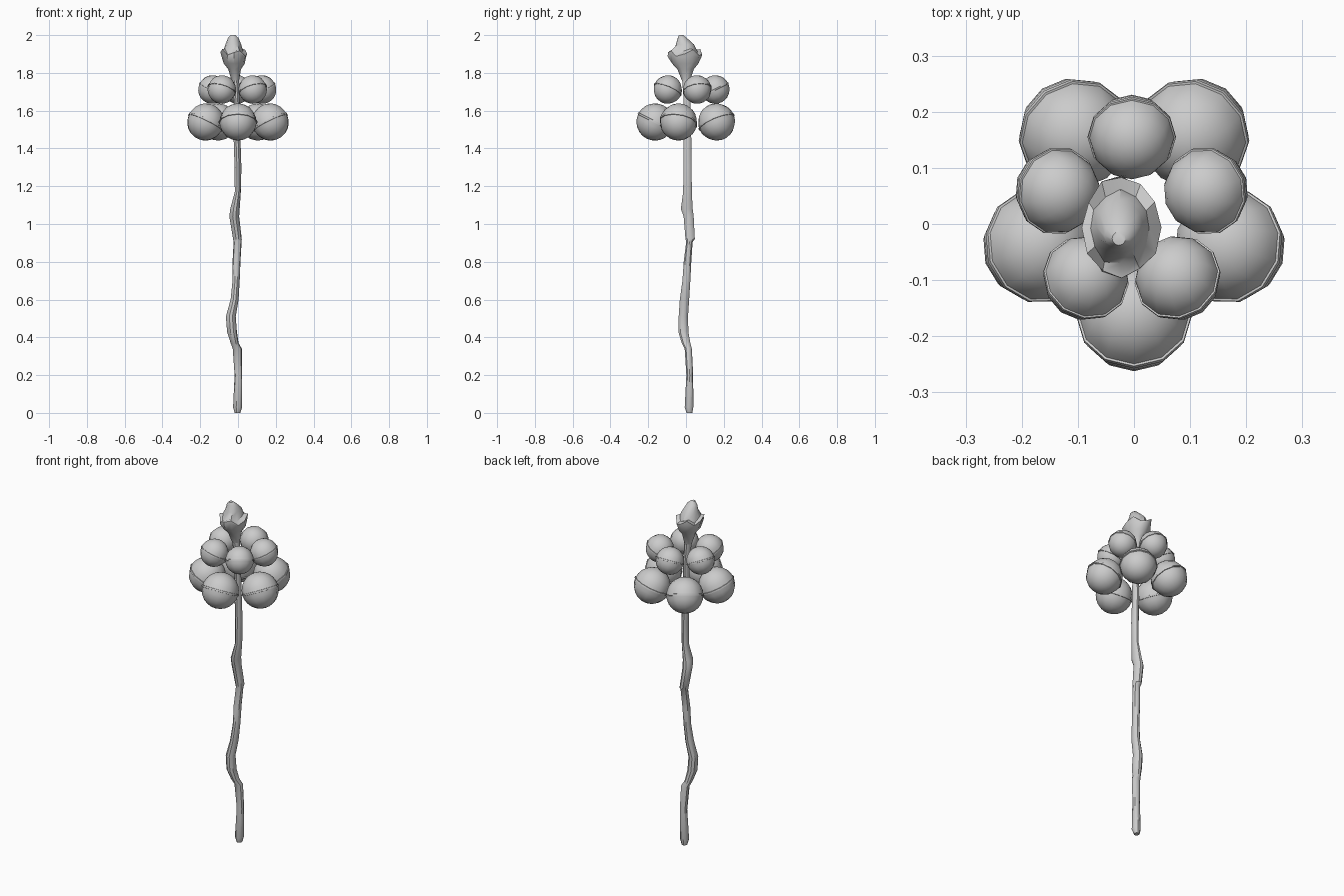
import bpy, bmesh, math, random
from mathutils import Matrix, Vector

if "Cube" in bpy.data.objects:
    bpy.data.objects.remove(bpy.data.objects["Cube"])

random.seed(4)


def finish(bm, name, angle=35):
    bmesh.ops.recalc_face_normals(bm, faces=bm.faces)
    me = bpy.data.meshes.new(name)
    bm.to_mesh(me)
    bm.free()
    ob = bpy.data.objects.new(name, me)
    bpy.context.collection.objects.link(ob)
    bpy.ops.object.select_all(action='DESELECT')
    ob.select_set(True)
    bpy.context.view_layer.objects.active = ob
    bpy.ops.object.shade_smooth_by_angle(angle=math.radians(angle))
    return ob


def loft(name, rows, sides, warp=None, angle=35):
    """Rows are z, centre x, centre y, half width x, half width y."""
    bm = bmesh.new()
    rings = []
    for k, (z, cx, cy, rx, ry) in enumerate(rows):
        ring = []
        for i in range(sides):
            a = 2 * math.pi * i / sides
            s, dz = warp(k, i) if warp else (1, 0)
            ring.append(bm.verts.new((cx + rx * s * math.cos(a),
                                      cy + ry * s * math.sin(a), z + dz)))
        rings.append(ring)
    for lo, hi in zip(rings, rings[1:]):
        for i in range(sides):
            j = (i + 1) % sides
            bm.faces.new((lo[i], lo[j], hi[j], hi[i]))
    bm.faces.new(rings[0])
    bm.faces.new(rings[-1])
    return finish(bm, name, angle)


# Gnarled branch handle
loft("branch_handle", [
    (0.00, -.003, .018, .015, .016), (0.03, -.002, .016, .024, .024),
    (0.20, .002, .020, .020, .019), (0.34, -.004, .012, .024, .020),
    (0.37, -.018, .000, .021, .024), (0.43, -.032, -.014, .026, .028),
    (0.51, -.038, -.014, .026, .026), (0.60, -.018, -.008, .021, .026),
    (0.70, -.010, .002, .019, .022), (0.80, -.008, .008, .021, .021),
    (0.905, -.002, .018, .021, .018), (0.92, -.003, .022, .023, .026),
    (1.04, -.020, .014, .026, .028), (1.08, -.016, .004, .025, .033),
    (1.17, -.001, .008, .016, .024), (1.30, .000, .008, .018, .023),
    (1.45, -.005, .008, .018, .021), (1.65, -.006, .006, .015, .019),
    (1.77, -.014, .000, .020, .022)], 10)


# Flared knot at the top of the branch, with an uneven lip
def lip(k, i):
    if 3 <= k <= 5:
        return 1 + random.uniform(-.08, .06), .014 * math.sin(i * 2.1) + random.uniform(-.008, .008)
    return 1, 0


loft("branch_tip", [
    (1.76, -.014, .000, .020, .022), (1.82, -.018, -.002, .034, .044),
    (1.85, -.020, -.004, .056, .070), (1.89, -.022, -.006, .068, .088),
    (1.908, -.022, -.006, .068, .090), (1.915, -.024, -.008, .055, .066),
    (1.95, -.025, -.005, .042, .048), (1.985, -.025, -.020, .028, .024),
    (2.00, -.027, -.026, .012, .012)], 12, lip, 40)


# Round bell with a raised seam, tilted so the seam rises outward
def bell(name, pos, r, heading, tilt=27):
    prof = [(math.sin(t), -math.cos(t)) for t in
            (math.radians(a) for a in (15, 30, 45, 60, 75, 87))]
    prof += [(1.04, -.045), (1.04, .045)]
    prof += [(x, -z) for x, z in reversed(prof[:6])]
    mat = (Matrix.Translation(pos) @ Matrix.Rotation(heading, 4, 'Z')
           @ Matrix.Rotation(-math.radians(tilt), 4, 'Y'))
    n = 12
    bm = bmesh.new()
    rings = [[bm.verts.new(mat @ Vector((r * x * math.cos(2 * math.pi * i / n),
                                         r * x * math.sin(2 * math.pi * i / n), r * z)))
              for i in range(n)] for x, z in prof]
    for lo, hi in zip(rings, rings[1:]):
        for i in range(n):
            j = (i + 1) % n
            bm.faces.new((lo[i], lo[j], hi[j], hi[i]))
    for ring, z in ((rings[0], -r), (rings[-1], r)):
        pole = bm.verts.new(mat @ Vector((0, 0, z)))
        for i in range(n):
            bm.faces.new((ring[i], ring[(i + 1) % n], pole))
    return finish(bm, name, 34)


# Two rings of five bells
for label, cx, ring_r, z, r, start in (("large_bell", 0, .180, 1.54, .0985, -90),
                                       ("small_bell", -.004, .139, 1.712, .0755, 90)):
    for i in range(5):
        a = math.radians(start + 72 * i)
        bell(f"{label}_{i + 1}",
             (cx + ring_r * math.cos(a), .016 + ring_r * math.sin(a), z), r, a)
